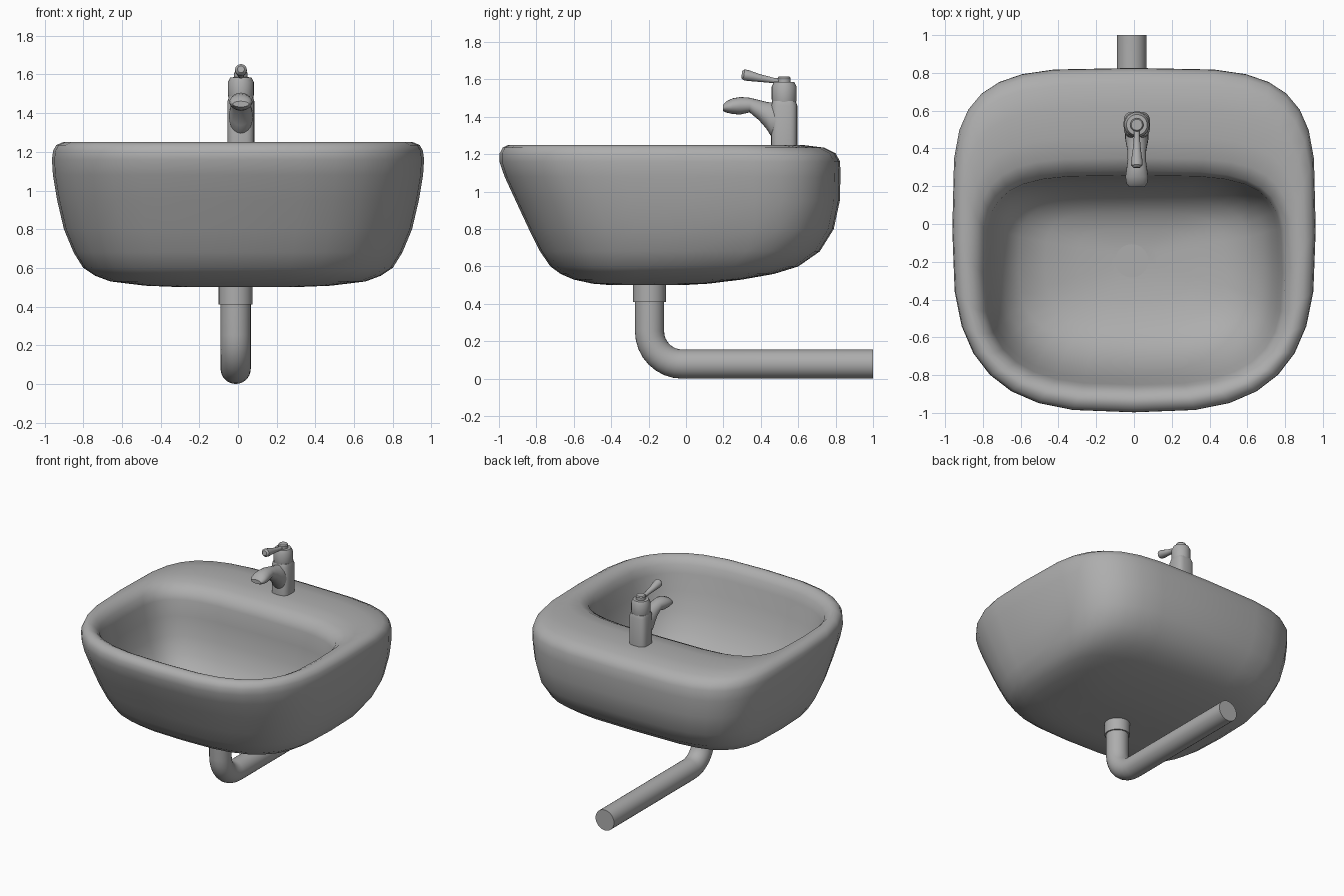
import bpy, bmesh, math
from mathutils import Vector

grey = bpy.data.materials.new("plain_grey")
grey.diffuse_color = (0.42, 0.42, 0.42, 1)


def loft(name, rings, angle=35):
    """Skin a list of equal-length point rings and cap both ends."""
    bm = bmesh.new()
    rows = [[bm.verts.new(p) for p in r] for r in rings]
    n = len(rows[0])
    for a, b in zip(rows, rows[1:]):
        for i in range(n):
            j = (i + 1) % n
            bm.faces.new((a[i], a[j], b[j], b[i]))
    bm.faces.new(rows[0])
    bm.faces.new(rows[-1])
    bmesh.ops.recalc_face_normals(bm, faces=bm.faces[:])
    me = bpy.data.meshes.new(name)
    bm.to_mesh(me)
    bm.free()
    me.materials.append(grey)
    ob = bpy.data.objects.new(name, me)
    bpy.context.collection.objects.link(ob)
    bpy.ops.object.select_all(action='DESELECT')
    ob.select_set(True)
    bpy.context.view_layer.objects.active = ob
    bpy.ops.object.shade_smooth_by_angle(angle=math.radians(angle))
    return ob


def spow(v, e):
    return math.copysign(abs(v) ** e, v)


def outline(z, hx, yf, yb, nf=3.0, nb=4.0, seg=32, cx=0.0):
    """Horizontal rounded-square ring with separate front and back roundness."""
    yc = 0.53 * yb + 0.47 * yf
    pts = []
    for i in range(seg):
        t = 2 * math.pi * i / seg
        c, s = math.cos(t), math.sin(t)
        n, h = (nb, yb - yc) if s >= 0 else (nf, yc - yf)
        pts.append((cx + hx * spow(c, 2 / n), yc + h * spow(s, 2 / n), z))
    return pts


def lathe(name, cx, cy, profile, seg=24):
    return loft(name, [[(cx + r * math.cos(2 * math.pi * i / seg),
                         cy + r * math.sin(2 * math.pi * i / seg), z)
                        for i in range(seg)] for r, z in profile])


def sweep(name, cx, path, seg=20):
    """Tube in the yz plane; path holds (y, z, half width, half height, tilt)."""
    rings = []
    for y, z, w, h, tilt in path:
        up = Vector((0, -math.sin(tilt), math.cos(tilt)))
        rings.append([Vector((cx, y, z)) + Vector((w, 0, 0)) * math.cos(2 * math.pi * i / seg)
                      + up * h * math.sin(2 * math.pi * i / seg) for i in range(seg)])
    return loft(name, rings, 40)


# Basin: underside, outer wall, rolled rim, inner bowl (z, half x, front, back)
basin = [
    (0.500, 0.28, -0.40, -0.02), (0.508, 0.48, -0.50, 0.12), (0.53, 0.66, -0.60, 0.30),
    (0.56, 0.74, -0.67, 0.47), (0.60, 0.80, -0.725, 0.60), (0.68, 0.85, -0.78, 0.715),
    (0.80, 0.90, -0.84, 0.79), (0.95, 0.935, -0.91, 0.822), (1.08, 0.957, -0.97, 0.826),
    (1.16, 0.962, -0.997, 0.824), (1.205, 0.956, -0.996, 0.80), (1.235, 0.94, -0.98, 0.74),
    (1.250, 0.905, -0.95, 0.62), (1.250, 0.87, -0.925, 0.46), (1.235, 0.835, -0.895, 0.35),
    (1.20, 0.80, -0.868, 0.28), (1.14, 0.785, -0.85, 0.257), (1.02, 0.765, -0.82, 0.25),
    (0.88, 0.735, -0.775, 0.23), (0.76, 0.69, -0.71, 0.19), (0.67, 0.61, -0.63, 0.13),
    (0.61, 0.47, -0.53, 0.06), (0.58, 0.30, -0.40, -0.03), (0.567, 0.12, -0.28, -0.12)]
loft("basin", [outline(*r) for r in basin], 60)

# Drain collar reaching through the bowl floor
lathe("drain_collar", -0.012, -0.195, [(0.088, 0.41), (0.088, 0.57)], 32)

# Waste pipe: down, quarter bend, out to the back
R, r = 0.175, 0.078
pipe = [(-0.195, 0.50, r, r, math.pi / 2)]
for k in range(9):
    a = math.pi / 2 * k / 8
    pipe.append((-0.195 + R - R * math.cos(a), r + R - R * math.sin(a), r, r, math.pi / 2 - a))
# tilt sign follows the direction of travel (downwards, then backwards)
pipe = [(y, z, w, h, -t) for y, z, w, h, t in pipe]
pipe.append((1.0, r, r, r, 0))
sweep("waste_pipe", -0.012, pipe, 28)

# Tap
TX = 0.015
loft("tap_body", [outline(z, w, 0.525 - w, 0.525 + w, 3.2, 3.2, 24, TX)
                  for z, w in [(1.24, 0.07), (1.46, 0.07), (1.485, 0.062)]])
lathe("tap_turret", TX, 0.525, [(0.06, 1.46), (0.067, 1.495), (0.067, 1.56), (0.055, 1.585),
                                (0.035, 1.586), (0.035, 1.608), (0.029, 1.615)])
sweep("tap_spout", TX, [
    (0.53, 1.365, 0.062, 0.105, 0), (0.455, 1.386, 0.062, 0.09, 0), (0.43, 1.408, 0.058, 0.072, 0),
    (0.39, 1.436, 0.05, 0.054, 0), (0.34, 1.463, 0.048, 0.039, 0), (0.29, 1.459, 0.055, 0.047, 0),
    (0.25, 1.457, 0.06, 0.042, 0), (0.215, 1.453, 0.055, 0.03, 0), (0.197, 1.447, 0.042, 0.015, 0)])
sweep("tap_handle", TX, [
    (0.53, 1.592, 0.014, 0.013, -0.15), (0.47, 1.594, 0.015, 0.014, -0.15),
    (0.39, 1.608, 0.022, 0.021, -0.15), (0.33, 1.621, 0.031, 0.029, -0.15),
    (0.31, 1.625, 0.030, 0.029, -0.15), (0.298, 1.627, 0.018, 0.018, -0.15)])
